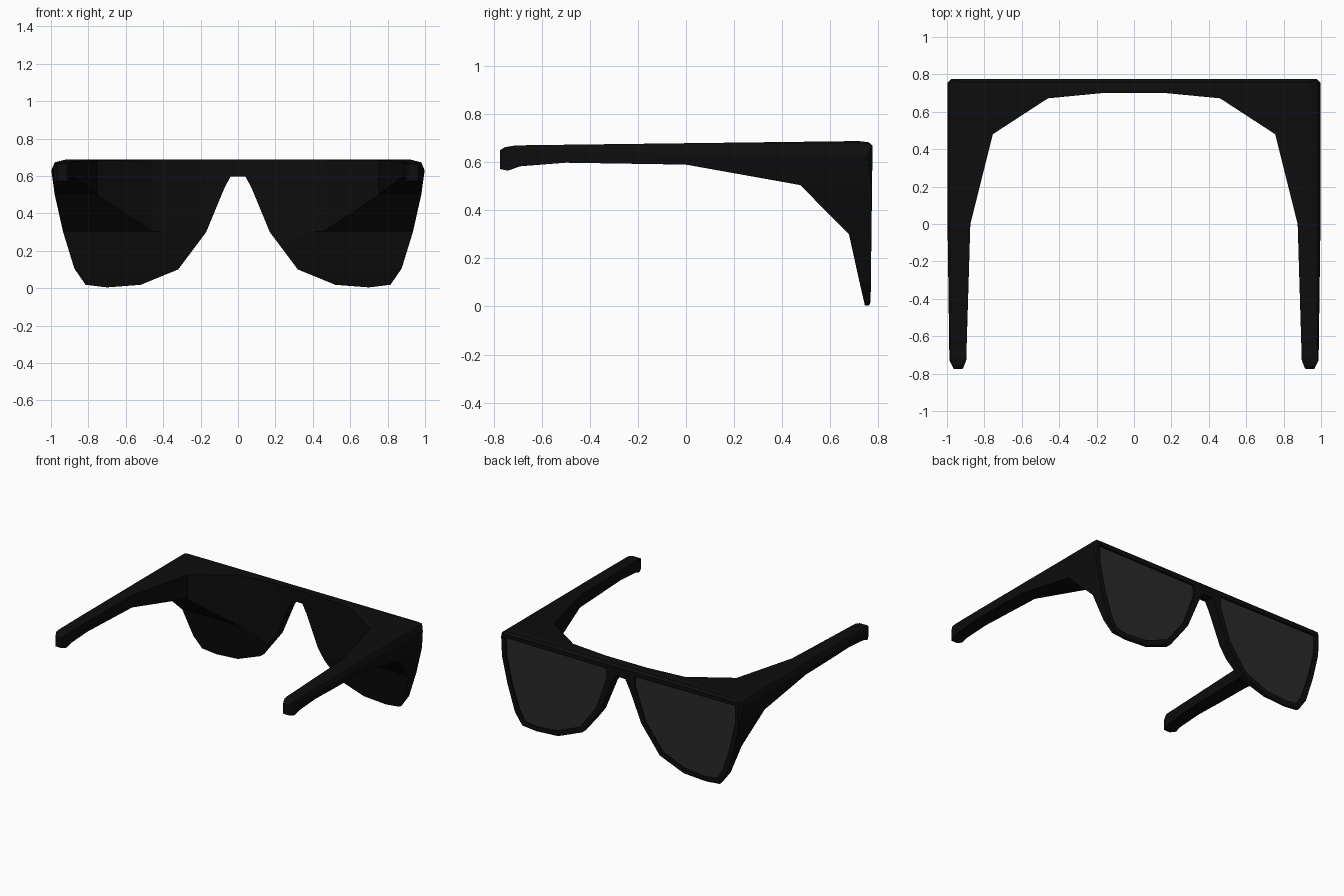
import bpy, bmesh
from mathutils import Vector

if "Cube" in bpy.data.objects:
    bpy.data.objects.remove(bpy.data.objects["Cube"])


def material(name, v):
    m = bpy.data.materials.new(name)
    m.diffuse_color = (v, v, v, 1)
    m.use_nodes = True
    m.node_tree.nodes["Principled BSDF"].inputs["Base Color"].default_value = m.diffuse_color
    return m


black = material("black_plastic", 0.004)
grey = material("dark_glass", 0.022)


def prism(name, pts, lo, hi, place):
    """Extrude a 2D outline between lo and hi; place maps (a, b, depth) to xyz."""
    bm = bmesh.new()
    face = bm.faces.new([bm.verts.new(place(a, b, lo)) for a, b in pts])
    out = bmesh.ops.extrude_face_region(bm, geom=[face])
    move = Vector(place(0, 0, hi)) - Vector(place(0, 0, lo))
    bmesh.ops.translate(bm, vec=move, verts=[v for v in out["geom"] if isinstance(v, bmesh.types.BMVert)])
    bmesh.ops.recalc_face_normals(bm, faces=bm.faces[:])
    me = bpy.data.meshes.new(name)
    bm.to_mesh(me)
    bm.free()
    ob = bpy.data.objects.new(name, me)
    bpy.context.collection.objects.link(ob)
    return ob


def apply(ob, mod):
    bpy.context.view_layer.objects.active = ob
    bpy.ops.object.modifier_apply(modifier=mod.name)


def combine(ob, other, operation):
    mod = ob.modifiers.new("cut", "BOOLEAN")
    mod.operation, mod.object, mod.solver = operation, other, "EXACT"
    apply(ob, mod)
    bpy.data.objects.remove(other)


def both_sides(half):
    return half + [(-a, b) for a, b in reversed(half)]


def xz(a, b, d): return (a, d, b)
def yz(a, b, d): return (d, a, b)
def xy(a, b, d): return (a, b, d)


# Outlines of the frame seen from the front, top and side
front = both_sides([(0.92, 0.688), (0.98, 0.673), (0.998, 0.63), (0.98, 0.5), (0.935, 0.3),
                    (0.875, 0.105), (0.815, 0.018), (0.70, 0.004), (0.52, 0.018), (0.32, 0.10),
                    (0.17, 0.30), (0.075, 0.53), (0.04, 0.597)])
top = both_sides([(0.975, 0.776), (0.998, 0.755), (0.997, 0.0), (0.987, -0.73), (0.965, -0.774),
                  (0.915, -0.774), (0.897, -0.73), (0.875, 0.0), (0.755, 0.48), (0.46, 0.672),
                  (0.17, 0.70)])
side = [(-0.776, 0.648), (-0.755, 0.662), (-0.71, 0.67), (0.72, 0.688), (0.76, 0.683),
        (0.776, 0.668), (0.768, 0.02), (0.76, 0.0), (0.745, 0.0), (0.722, 0.10), (0.678, 0.30),
        (0.475, 0.505), (0.0, 0.59), (-0.5, 0.598), (-0.69, 0.583), (-0.74, 0.565), (-0.776, 0.572)]

# Frame: one solid shaped by all three outlines
frame = prism("frame", top, -0.1, 0.9, xy)
combine(frame, prism("side_outline", side, -1.2, 1.2, yz), "INTERSECT")
combine(frame, prism("front_outline", front, -1.0, 1.0, xz), "INTERSECT")

# Soft edges
bevel = frame.modifiers.new("soft_edges", "BEVEL")
bevel.width, bevel.segments, bevel.angle_limit = 0.012, 1, 0.85
apply(frame, bevel)
frame.data.materials.append(black)

# Recessed lenses
lens = [(0.95, 0.64), (0.12, 0.635), (0.115, 0.56), (0.205, 0.315), (0.345, 0.13), (0.53, 0.055),
        (0.70, 0.04), (0.795, 0.055), (0.84, 0.13), (0.90, 0.31), (0.945, 0.5)]
for name, s in (("right_lens", 1), ("left_lens", -1)):
    pts = [(s * a, b) for a, b in lens]
    combine(frame, prism("lens_recess", pts, 0.757, 0.9, xz), "DIFFERENCE")
    glass = prism(name, pts, 0.752, 0.76, xz)
    glass.data.materials.append(grey)
